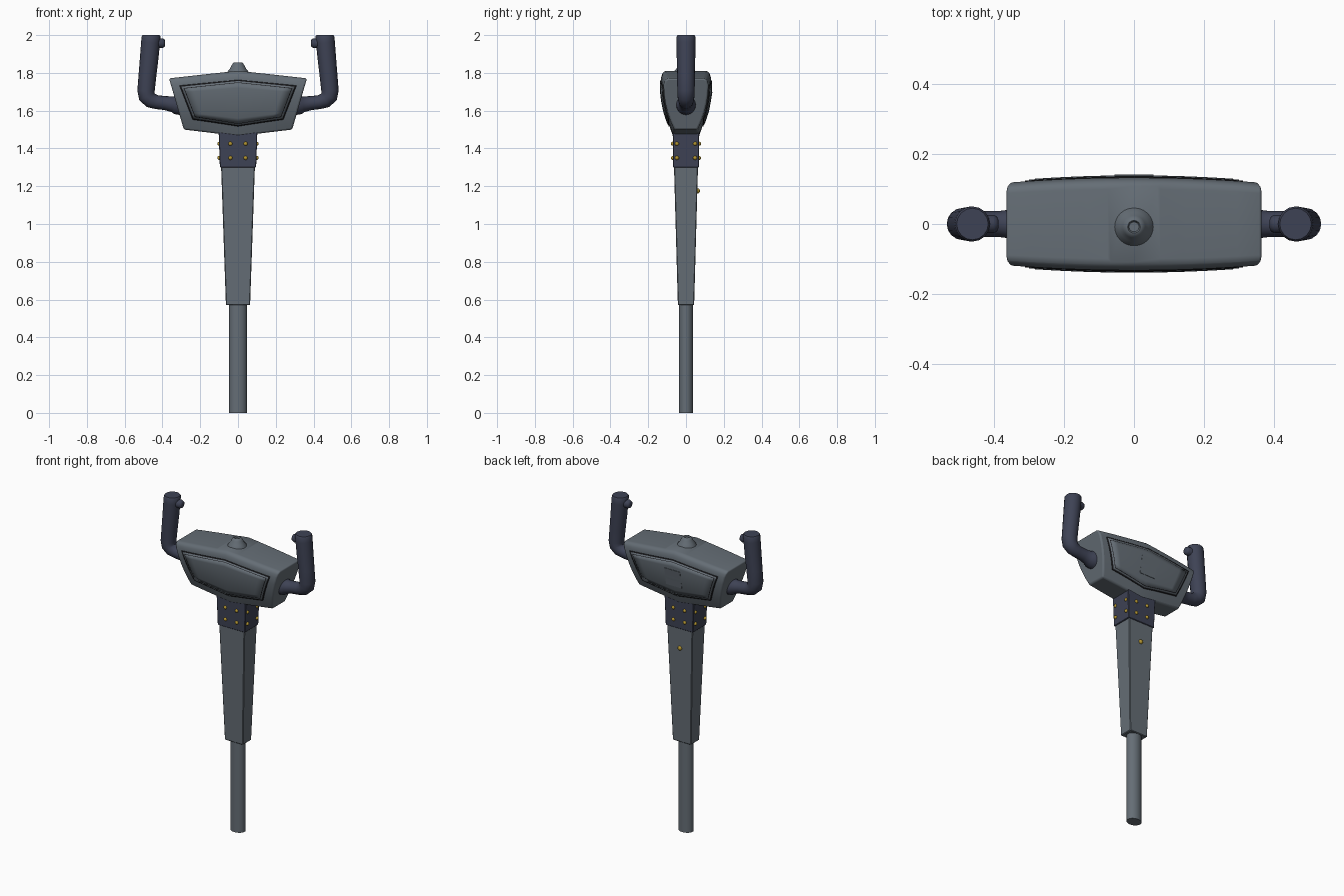
import bpy, bmesh, math
from mathutils import Vector

if "Cube" in bpy.data.objects:
    bpy.data.objects.remove(bpy.data.objects["Cube"])


def mat(name, rgb):
    m = bpy.data.materials.new(name)
    m.diffuse_color = (*rgb, 1)
    m.use_nodes = True
    m.node_tree.nodes["Principled BSDF"].inputs["Base Color"].default_value = m.diffuse_color
    return m


SLATE = mat("slate", (0.13, 0.155, 0.18))
NAVY = mat("navy", (0.048, 0.055, 0.09))
BLACK = mat("black", (0.01, 0.01, 0.012))
GOLD = mat("gold", (0.45, 0.3, 0.03))


def finish(name, bm, material, angle=30):
    bmesh.ops.recalc_face_normals(bm, faces=bm.faces)
    me = bpy.data.meshes.new(name)
    bm.to_mesh(me)
    bm.free()
    ob = bpy.data.objects.new(name, me)
    bpy.context.collection.objects.link(ob)
    me.materials.append(material)
    bpy.ops.object.select_all(action='DESELECT')
    ob.select_set(True)
    bpy.context.view_layer.objects.active = ob
    if angle:
        bpy.ops.object.shade_smooth_by_angle(angle=math.radians(angle))
    return ob


def loft(name, rings, material, angle=30):
    """Skin a list of equal-length point rings and cap both ends."""
    bm = bmesh.new()
    vs = [[bm.verts.new(p) for p in r] for r in rings]
    n = len(vs[0])
    for a, b in zip(vs, vs[1:]):
        for i in range(n):
            bm.faces.new((a[i], a[(i + 1) % n], b[(i + 1) % n], b[i]))
    bm.faces.new(vs[0])
    bm.faces.new(vs[-1])
    return finish(name, bm, material, angle)


def circle(c, rx, ry, n=24):
    return [(c[0] + rx * math.cos(2 * math.pi * i / n),
             c[1] + ry * math.sin(2 * math.pi * i / n), c[2]) for i in range(n)]


def rect(hx, hy, z):
    return [(-hx, -hy, z), (hx, -hy, z), (hx, hy, z), (-hx, hy, z)]


def bevel(ob, width, seg):
    m = ob.modifiers.new("bevel", 'BEVEL')
    m.width, m.segments, m.limit_method = width, seg, 'ANGLE'
    m.angle_limit = math.radians(35)


def ball(name, loc, r):
    bm = bmesh.new()
    bmesh.ops.create_uvsphere(bm, u_segments=10, v_segments=6, radius=r)
    bmesh.ops.translate(bm, verts=bm.verts, vec=loc)
    return finish(name, bm, GOLD, 60)


# Pole, tapered shaft and collar
loft("pole", [circle((0, 0, z), 0.047, 0.038) for z in (0, 0.6)], SLATE)
bevel(loft("shaft", [rect(0.064, 0.043, 0.57), rect(0.09, 0.064, 1.32)], SLATE, 0), 0.004, 1)
bevel(loft("collar", [rect(0.096, 0.068, 1.30), rect(0.104, 0.071, 1.53)], NAVY, 0), 0.003, 1)

# Rivets on all four collar faces, and the back button
for z in (1.35, 1.425):
    for s in (-1, 1):
        for o in (-1, 1):
            ball("rivet_face", (o * 0.04, s * 0.069, z), 0.011)
            ball("rivet_side", (s * 0.099, o * 0.048, z), 0.011)
ball("back_button", (0, 0.06, 1.175), 0.014)


# Head housing: curved front and back, sloped ends, peaked top, V-shaped bottom
def z_low(u):
    return 1.465 + 0.035 * abs(u)


def z_rim(u):
    return 1.775 - 0.04 * abs(u)


def face_y(x, z):
    u = min(1, abs(x) / 0.34)
    t = (z - z_low(u)) / (z_rim(u) - z_low(u))
    t = max(0, min(1, t))
    return (0.132 - 0.014 * u * u) * (0.52 + 0.48 * (1 - (1 - t) ** 2))


rings = []
for i in range(-5, 6):
    u = i / 5
    w = 0.132 - 0.014 * u * u
    half = []
    for t in (0, 0.2, 0.4, 0.6, 0.8, 1):
        half.append((w * (0.52 + 0.48 * (1 - (1 - t) ** 2)), z_low(u) + (z_rim(u) - z_low(u)) * t))
    half += [(w * 0.94, z_rim(u) + 0.025), (w * 0.82, z_rim(u) + 0.036)]
    sect = half + [(-y, z) for y, z in reversed(half)]
    rings.append([(u * (0.287 + 0.078 * (z - 1.5) / 0.271), y, z) for y, z in sect])
bevel(loft("head_housing", rings, SLATE, 40), 0.012, 3)


# Front and back panels: dark surround with a raised plate inside
def panel(name, side, shrink, lift, bulge, material):
    bm = bmesh.new()
    grid = []
    for j in range(9):
        t = j / 8
        row = []
        for i in range(-6, 7):
            u = i / 6
            zb, zt = 1.518 + 0.036 * abs(u), 1.763 - 0.03 * abs(u)
            z = zb + shrink + (zt - zb - 2 * shrink) * t
            x = u * (0.24 + 0.07 * (z - 1.554) / 0.18 - 1.3 * shrink)
            y = face_y(x, z) + lift + bulge * (1 - u * u) * 4 * t * (1 - t)
            row.append(bm.verts.new((x, side * y, z)))
        grid.append(row)
    for a, b in zip(grid, grid[1:]):
        for k in range(12):
            bm.faces.new((a[k], a[k + 1], b[k + 1], b[k]))
    ob = finish(name, bm, material, 40)
    m = ob.modifiers.new("thickness", 'SOLIDIFY')
    m.thickness, m.offset = 0.008, 0
    return ob


for side, label in ((-1, "front"), (1, "back")):
    panel(label + "_panel_surround", side, 0, -0.001, 0, BLACK)
    panel(label + "_panel_frame", side, 0.006, 0.001, 0, SLATE)
    panel(label + "_panel_groove", side, 0.013, 0.0015, 0, BLACK)
    panel(label + "_panel_plate", side, 0.016, 0.003, 0.003, SLATE)

# Plain square plate on the back panel
bm = bmesh.new()
bmesh.ops.create_cube(bm, size=1)
for v in bm.verts:
    x, z = v.co.x * 0.11, 1.645 + v.co.z * 0.11
    v.co = (x, face_y(x, z) + 0.006 + v.co.y * 0.012, z)
finish("back_plate", bm, SLATE, 0)

# Knob on top, with a dimple
prof = [(0.058, 1.79), (0.054, 1.81), (0.042, 1.823), (0.032, 1.843), (0.024, 1.854),
        (0.018, 1.856), (0.014, 1.848)]
loft("top_knob", [circle((0, -0.008, z), r, r) for r, z in prof], SLATE, 50)

# Handles: flared arm, elbow, upright grip and thumb button, one per side
PATH = [(0.30, 1.632, 0.056), (0.335, 1.632, 0.05), (0.345, 1.634, 0.042), (0.385, 1.64, 0.037),
        (0.43, 1.645, 0.037), (0.462, 1.655, 0.041), (0.482, 1.675, 0.045), (0.487, 1.705, 0.046),
        (0.48, 1.78, 0.047), (0.47, 1.88, 0.049), (0.463, 1.96, 0.05), (0.46, 1.992, 0.05),
        (0.46, 2.0, 0.045)]
for s, label in ((-1, "left"), (1, "right")):
    rings = []
    for k, (x, z, r) in enumerate(PATH):
        a, b = PATH[max(0, k - 1)], PATH[min(len(PATH) - 1, k + 1)]
        d = Vector((b[0] - a[0], b[1] - a[1])).normalized()
        if k == 0:
            d = Vector((1, 0))
        if k >= len(PATH) - 2:
            d = Vector((0, 1))
        ring = []
        for i in range(16):
            c, q = r * math.cos(math.pi * i / 8), r * math.sin(math.pi * i / 8)
            ring.append((s * (x - d.y * c), q, z + d.x * c))
        rings.append(ring)
    loft(label + "_handle", rings, NAVY, 50)
    rings = []
    for x, r in ((0.44, 0.026), (0.40, 0.026), (0.39, 0.021), (0.386, 0.012)):
        rings.append([(s * x, r * math.cos(math.pi * i / 6), 1.957 + r * math.sin(math.pi * i / 6))
                      for i in range(12)])
    loft(label + "_thumb_button", rings, NAVY, 50)
